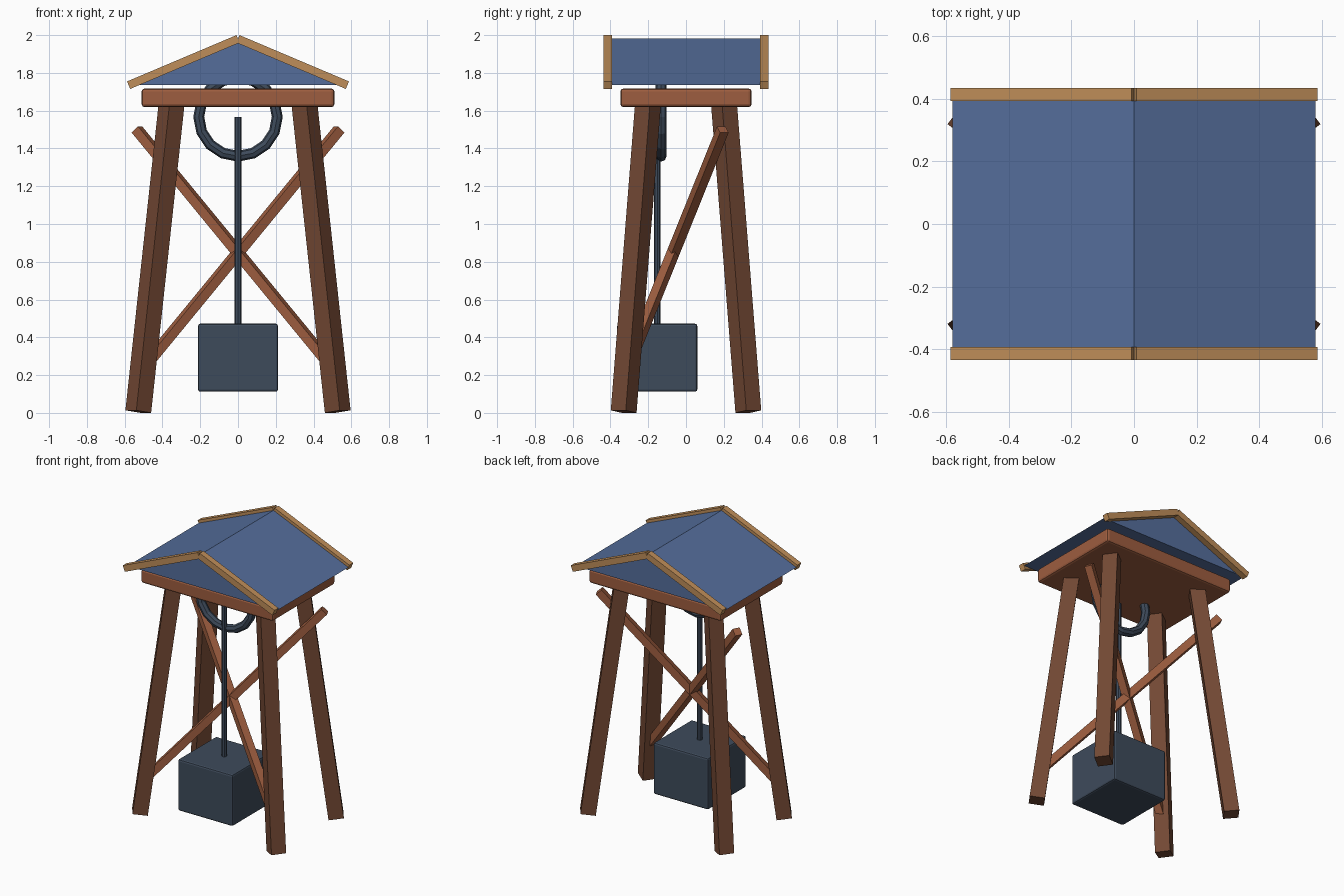
import bpy, bmesh
from mathutils import Vector

if "Cube" in bpy.data.objects:
    bpy.data.objects.remove(bpy.data.objects["Cube"])


def material(name, rgb):
    m = bpy.data.materials.new(name)
    m.diffuse_color = (*rgb, 1)
    m.use_nodes = True
    m.node_tree.nodes["Principled BSDF"].inputs["Base Color"].default_value = m.diffuse_color
    return m


DARK_WOOD = material("dark_wood", (0.17, 0.065, 0.034))
RED_WOOD = material("red_wood", (0.34, 0.11, 0.05))
PALE_WOOD = material("pale_wood", (0.52, 0.27, 0.10))
ROOF_BLUE = material("roof_blue", (0.09, 0.155, 0.33))
IRON = material("iron", (0.048, 0.07, 0.105))


def finish(name, mat):
    ob = bpy.context.object
    ob.name = name
    ob.data.materials.append(mat)
    return ob


def box(name, center, size, mat, bevel=0):
    bpy.ops.mesh.primitive_cube_add(size=1, location=center)
    ob = finish(name, mat)
    for v in ob.data.vertices:
        v.co *= Vector(size)
    if bevel:
        mod = ob.modifiers.new("bevel", 'BEVEL')
        mod.width, mod.segments = bevel, 2
    return ob


def beam(name, a, b, w, mat):
    """Square beam running from a to b."""
    a, b = Vector(a), Vector(b)
    ob = box(name, (a + b) / 2, (w, w, (b - a).length), mat)
    ob.rotation_euler = (b - a).to_track_quat('Z', 'Y').to_euler()
    return ob


# Four splayed legs
for sx, side in ((-1, "left"), (1, "right")):
    for sy, end in ((-1, "front"), (1, "back")):
        beam(f"{end}_{side}_leg", (sx * 0.528, sy * 0.33, 0.007),
             (sx * 0.35, sy * 0.2, 1.65), 0.098, DARK_WOOD)

# Crossed braces from the front feet to the back leg tops
for sx, side in ((-1, "left"), (1, "right")):
    beam(f"{side}_brace", (-sx * 0.52, -0.323, 0.215), (sx * 0.535, 0.195, 1.50), 0.05, RED_WOOD)

# Top platform
box("platform", (0, 0, 1.668), (1.02, 0.694, 0.098), RED_WOOD, 0.015)

# Solid gable roof
bm = bmesh.new()
gable = [bm.verts.new((x, -0.394, z)) for x, z in ((-0.58, 1.737), (0.58, 1.737), (0, 1.981))]
face = bm.faces.new(gable)
ext = bmesh.ops.extrude_face_region(bm, geom=[face])
bmesh.ops.translate(bm, vec=(0, 0.788, 0),
                    verts=[g for g in ext["geom"] if isinstance(g, bmesh.types.BMVert)])
bmesh.ops.recalc_face_normals(bm, faces=bm.faces)
mesh = bpy.data.meshes.new("roof")
bm.to_mesh(mesh)
bm.free()
mesh.materials.append(ROOF_BLUE)
bpy.context.collection.objects.link(bpy.data.objects.new("roof", mesh))

# Gable trim boards
for sy, end in ((-1, "front"), (1, "back")):
    for sx, side in ((-1, "left"), (1, "right")):
        beam(f"{end}_{side}_roof_trim", (0, sy * 0.414, 1.98),
             (sx * 0.579, sy * 0.414, 1.735), 0.043, PALE_WOOD)

# Pulley ring
bpy.ops.mesh.primitive_torus_add(major_segments=16, minor_segments=8, major_radius=0.208,
                                 minor_radius=0.029, location=(0, -0.132, 1.567),
                                 rotation=(1.570796, 0, 0))
finish("pulley_ring", IRON)

# Hanging rod and weight
bpy.ops.mesh.primitive_cylinder_add(vertices=8, radius=0.018, depth=1.126,
                                    location=(0, -0.152, 1.003))
finish("hanging_rod", IRON)
box("weight", (0, -0.152, 0.292), (0.424, 0.424, 0.36), IRON, 0.012)
